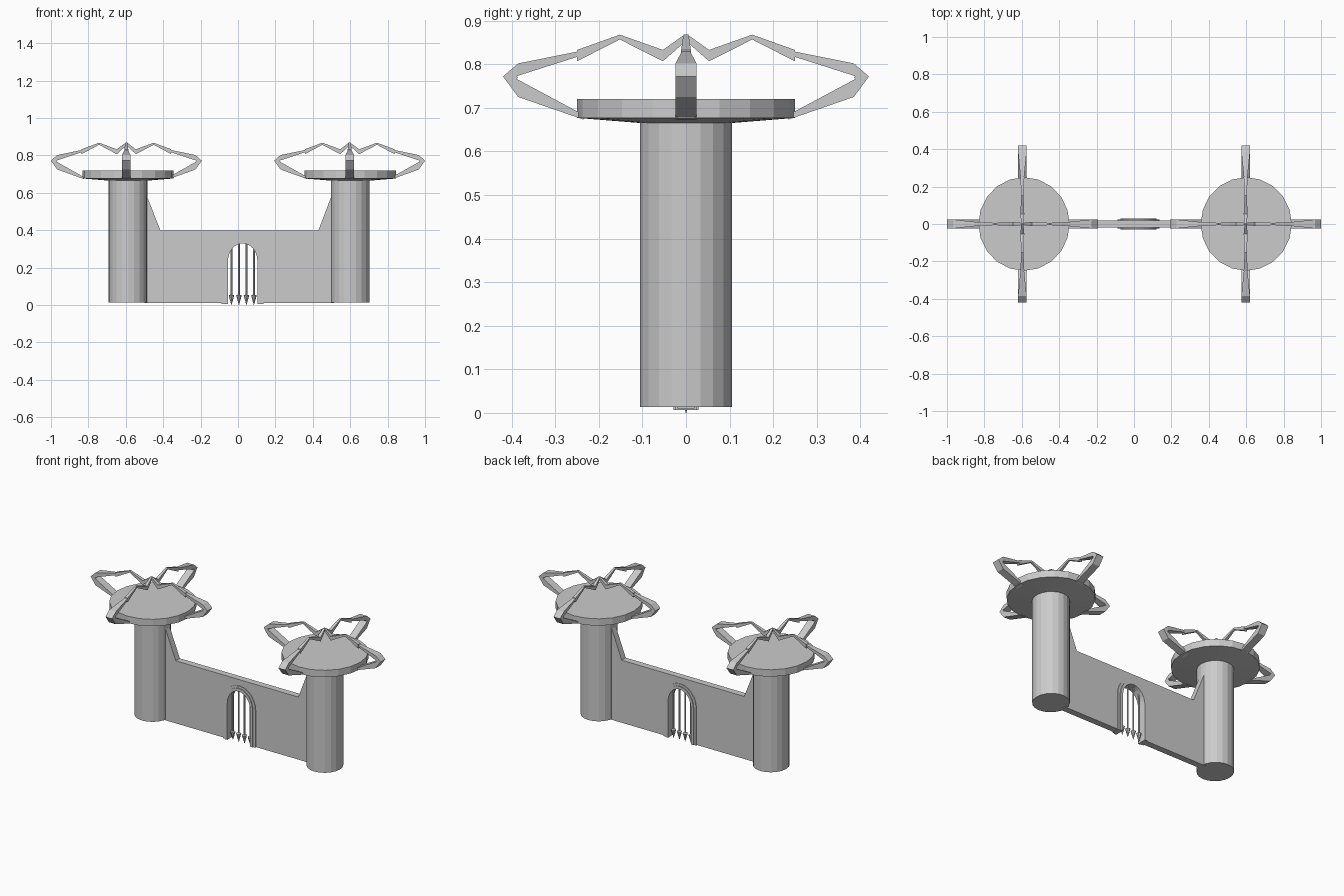
import bpy, bmesh, math
from mathutils import Matrix, Vector

if "Cube" in bpy.data.objects:
    bpy.data.objects.remove(bpy.data.objects["Cube"])

SIDES = 20


def finish(bm, name):
    bmesh.ops.remove_doubles(bm, verts=bm.verts, dist=1e-5)
    bmesh.ops.recalc_face_normals(bm, faces=bm.faces)
    me = bpy.data.meshes.new(name)
    bm.to_mesh(me)
    bm.free()
    ob = bpy.data.objects.new(name, me)
    bpy.context.collection.objects.link(ob)
    return ob


def lathe(name, profile, centre, sides=SIDES, squash=1.0):
    """Revolve (radius, z) points around a vertical axis."""
    bm = bmesh.new()
    rings = [[bm.verts.new((centre[0] + r * squash * math.cos(2 * math.pi * i / sides),
                            centre[1] + r * math.sin(2 * math.pi * i / sides), z))
              for i in range(sides)] for r, z in profile]
    for a, b in zip(rings, rings[1:]):
        for i in range(sides):
            j = (i + 1) % sides
            bm.faces.new((a[i], a[j], b[j], b[i]))
    bm.faces.new(rings[0])
    bm.faces.new(rings[-1])
    return finish(bm, name)


def slab(name, outline, half):
    """Extrude an (x, z) outline to y = -half .. half."""
    bm = bmesh.new()
    face = bm.faces.new([bm.verts.new((x, -half, z)) for x, z in outline])
    new = bmesh.ops.extrude_face_region(bm, geom=[face])["geom"]
    bmesh.ops.translate(bm, vec=(0, 2 * half, 0),
                        verts=[v for v in new if isinstance(v, bmesh.types.BMVert)])
    return finish(bm, name)


def arch(half_width, top, bottom, spring=0.235, steps=12):
    """Gate outline from the left foot over the arch to the right foot."""
    pts = [(GATE_X - half_width, bottom)]
    for i in range(steps + 1):
        a = math.pi * (1 - i / steps)
        pts.append((GATE_X + half_width * math.cos(a),
                    spring + (top - spring) * math.sin(a)))
    return pts + [(GATE_X + half_width, bottom)]


def beam(bm, stations, matrix):
    """Loft box sections (r_out, z_out, r_in, z_in, half_width)."""
    rings = []
    for ro, zo, ri, zi, w in stations:
        rings.append([bm.verts.new(matrix @ Vector(p)) for p in
                      ((ro, -w, zo), (ro, w, zo), (ri, w, zi), (ri, -w, zi))])
    for a, b in zip(rings, rings[1:]):
        for i in range(4):
            j = (i + 1) % 4
            bm.faces.new((a[i], a[j], b[j], b[i]))
    bm.faces.new(rings[0])
    bm.faces.new(rings[-1])


# Towers with platforms
GATE_X = 0.025
for side, x in (("left", -0.588), ("right", 0.6)):
    lathe(side + "_tower", [(0.106, 0.014), (0.106, 0.667)], (x, 0), squash=0.975)
    lathe(side + "_platform", [(0.09, 0.664), (0.25, 0.677), (0.25, 0.72)],
          (x, 0), squash=0.975)

# Four hooked claws over each platform: thick bend, then a thin barbed blade
bend = [(0.235, 0.673, 0.235, 0.684, 0.024), (0.385, 0.725, 0.388, 0.766, 0.024),
        (0.42, 0.772, 0.386, 0.769, 0.024), (0.385, 0.802, 0.388, 0.773, 0.024),
        (0.25, 0.829, 0.25, 0.817, 0.01)]
blade = [(0.25, 0.833, 0.25, 0.807, 0.011), (0.152, 0.868, 0.152, 0.857, 0.006),
         (0.053, 0.833, 0.053, 0.807, 0.011), (0.004, 0.868, 0.004, 0.85, 0.006)]
for side, x in (("left", -0.597), ("right", 0.597)):
    bm = bmesh.new()
    for k in range(4):
        m = (Matrix.Translation((x, 0, 0)) @ Matrix.Diagonal((0.96, 1, 1, 1))
             @ Matrix.Rotation(k * math.pi / 2, 4, "Z"))
        beam(bm, bend, m)
        beam(bm, blade, m)
    finish(bm, side + "_claws")

# Wall with braces rising to the towers and an arched opening
wall = [(-0.5, 0.01), (-0.5, 0.615), (-0.415, 0.4), (0.43, 0.4), (0.512, 0.615),
        (0.512, 0.01)] + arch(0.085, 0.338, 0.01)[::-1]
slab("wall", wall, 0.02)

# Two stepped trims around the gate
for name, outer, inner, half in (
        ("gate_outer_trim", (0.112, 0.362), (0.094, 0.346), 0.024),
        ("gate_inner_trim", (0.096, 0.348), (0.079, 0.33), 0.029)):
    slab(name, arch(*outer, 0.007) + arch(*inner, 0.007)[::-1], half)

# Portcullis bars with arrow tips
for i in range(4):
    x = GATE_X + (i - 1.5) * 0.04
    top = 0.235 + 0.1 * math.sqrt(1 - ((x - GATE_X) / 0.085) ** 2)
    lathe(f"gate_bar_{i + 1}", [(0.0005, 0.0), (0.015, 0.052), (0.005, 0.056), (0.005, top)],
          (x, 0), sides=8)
